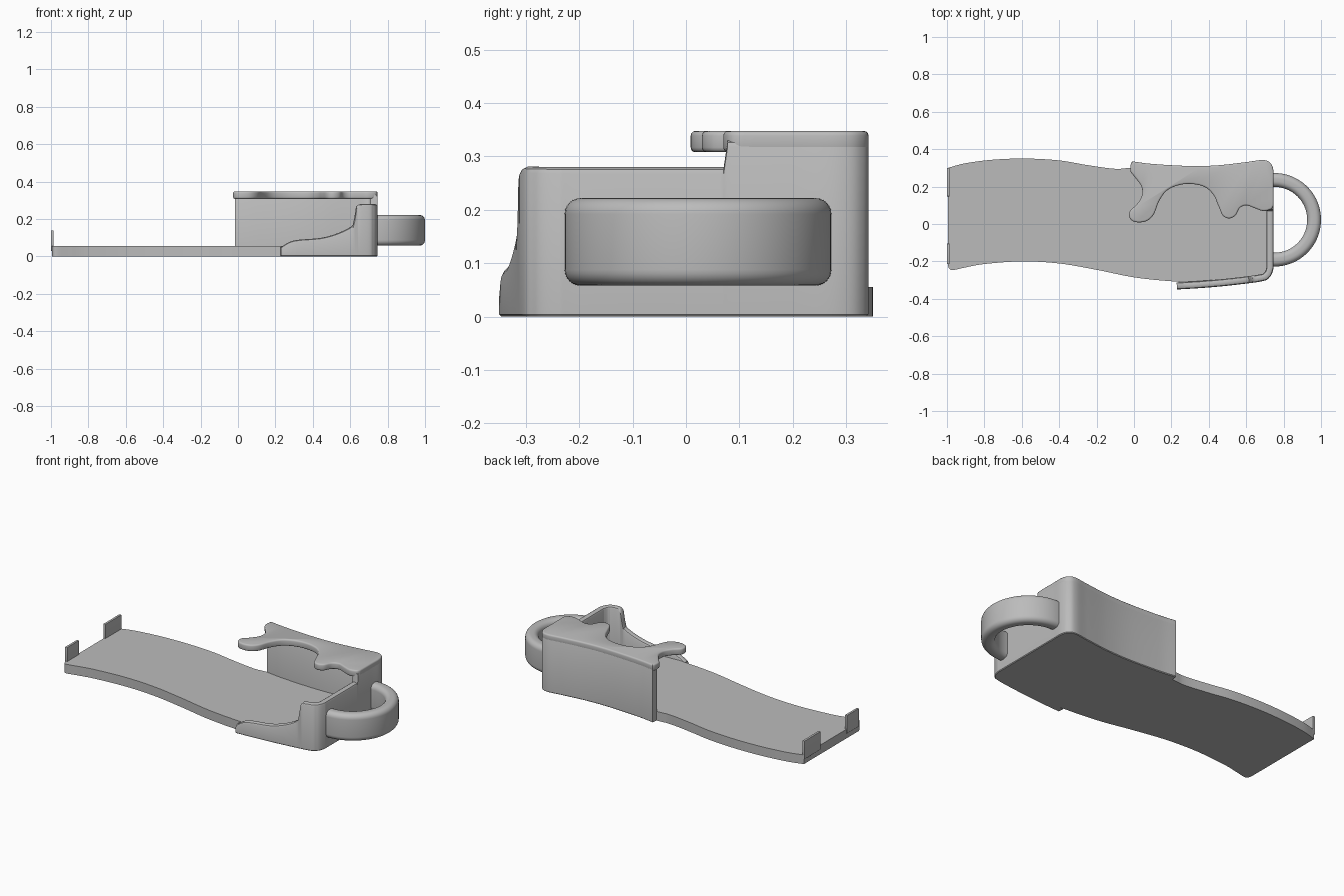
import bpy, bmesh, math
from mathutils import Vector

cube = bpy.data.objects.get("Cube")
if cube:
    bpy.data.objects.remove(cube, do_unlink=True)

grey = bpy.data.materials.new("plain grey")
grey.use_nodes = True
GREY = (0.5, 0.5, 0.5, 1)
grey.diffuse_color = GREY
grey.node_tree.nodes["Principled BSDF"].inputs["Base Color"].default_value = GREY


def smooth(points, steps=8):
    """Spline through the given points."""
    p = [Vector(q) for q in points]
    p = [2 * p[0] - p[1]] + p + [2 * p[-1] - p[-2]]
    out = []
    for a, b, c, d in zip(p, p[1:], p[2:], p[3:]):
        for i in range(steps):
            t = i / steps
            out.append(0.5 * (2 * b + (c - a) * t + (2 * a - 5 * b + 4 * c - d) * t ** 2
                              + (3 * b - a - 3 * c + d) * t ** 3))
    return out + [p[-2]]


def resample(path, step):
    """Even spacing along a path."""
    out = [path[0]]
    for a, b in zip(path, path[1:]):
        n = max(1, round((b - a).length / step))
        out += [a.lerp(b, i / n) for i in range(1, n + 1)]
    return out


def finish(bm, name):
    bmesh.ops.recalc_face_normals(bm, faces=bm.faces[:])
    mesh = bpy.data.meshes.new(name)
    bm.to_mesh(mesh)
    bm.free()
    mesh.materials.append(grey)
    ob = bpy.data.objects.new(name, mesh)
    bpy.context.collection.objects.link(ob)
    bpy.ops.object.select_all(action='DESELECT')
    ob.select_set(True)
    bpy.context.view_layer.objects.active = ob
    bpy.ops.object.shade_smooth_by_angle(angle=math.radians(35))
    return ob


def prism(name, outline, z0, z1, bevel=0):
    """Extruded plan outline, with optionally rounded rims."""
    bm = bmesh.new()
    low = bm.faces.new([bm.verts.new((p[0], p[1], z0)) for p in outline])
    ext = bmesh.ops.extrude_face_region(bm, geom=[low], use_keep_orig=True)["geom"]
    for v in ext:
        if isinstance(v, bmesh.types.BMVert):
            v.co.z = z1
    bmesh.ops.recalc_face_normals(bm, faces=bm.faces[:])
    if bevel:
        rims = [e for e in bm.edges if abs(e.verts[0].co.z - e.verts[1].co.z) < 1e-5]
        bmesh.ops.bevel(bm, geom=rims, offset=bevel, segments=3, profile=0.5,
                        affect='EDGES', clamp_overlap=False)
    return finish(bm, name)


def sweep(name, path, section):
    """Sweep section(point) of (inward, z) pairs along a flat path, ends capped."""
    bm = bmesh.new()
    rings = []
    for i, p in enumerate(path):
        t = (path[min(i + 1, len(path) - 1)] - path[max(i - 1, 0)]).normalized()
        inward = Vector((t.y, -t.x))
        rings.append([bm.verts.new((*(p + inward * d), z)) for d, z in section(p)])
    n = len(rings[0])
    for a, b in zip(rings, rings[1:]):
        for k in range(n):
            bm.faces.new((a[k], a[(k + 1) % n], b[(k + 1) % n], b[k]))
    bm.faces.new(rings[0])
    bm.faces.new(rings[-1])
    return finish(bm, name)


# Wavy base plate
back_edge = smooth([(-0.995, 0.3), (-0.9, 0.325), (-0.75, 0.344), (-0.58, 0.35), (-0.4, 0.34),
                    (-0.25, 0.315), (-0.1, 0.295), (0, 0.3), (0.3, 0.295), (0.6, 0.31), (0.7, 0.31)])
front_edge = smooth([(0.725, -0.24), (0.68, -0.28), (0.4, -0.312), (0.2, -0.306), (0, -0.285),
                     (-0.2, -0.245), (-0.4, -0.211), (-0.6, -0.2), (-0.8, -0.214),
                     (-0.9, -0.232), (-0.965, -0.246), (-0.987, -0.24), (-0.995, -0.22)])
prism("base_plate", back_edge + [Vector((0.725, 0.28))] + front_edge, 0, 0.055)

# Tabs at the open end
for name, y0, y1 in (("back_tab", 0.148, 0.3), ("front_tab", -0.215, -0.105)):
    prism(name, [(-1, y0), (-0.986, y0), (-0.986, y1), (-1, y1)], 0.03, 0.14, 0.002)

# Wall around the closed end; its top dips and flows down along the front
wall_path = resample(smooth([
    (-0.01, 0.335), (0.1, 0.321), (0.3, 0.31), (0.45, 0.314), (0.6, 0.331), (0.685, 0.342),
    (0.725, 0.33), (0.745, 0.29), (0.746, 0.2), (0.746, 0), (0.746, -0.2), (0.744, -0.245),
    (0.725, -0.285), (0.68, -0.307), (0.5, -0.33), (0.35, -0.343), (0.23, -0.35)], 10), 0.008)
TOP_LINE = smooth([(0.23, 0.05), (0.3, 0.085), (0.45, 0.1), (0.55, 0.13), (0.618, 0.168),
                   (0.625, 0.2), (0.628, 0.24), (0.635, 0.265), (0.66, 0.28), (0.75, 0.28)])
THICK = 0.038


def wall_height(p):
    if p.y >= 0.078:
        return 0.33
    if p.y > -0.24:
        return 0.28
    for a, b in zip(TOP_LINE, TOP_LINE[1:]):
        if a.x <= p.x <= b.x:
            return a.y + (b.y - a.y) * (p.x - a.x) / max(b.x - a.x, 1e-6)
    return TOP_LINE[0].y if p.x < 0.3 else 0.28


def wall_section(p):
    h = wall_height(p)
    return [(0.004, 0), (0, 0.004), (0, h - 0.012), (0.004, h - 0.004), (0.012, h),
            (THICK - 0.012, h), (THICK - 0.004, h - 0.004), (THICK, h - 0.012), (THICK, 0)]


sweep("curved_wall", wall_path, wall_section)

# Dripping lip over the back wall
rim = [p for p in wall_path if p.y > 0.12]
drip = smooth([
    rim[-1], (0.744, 0.095), (0.73, 0.078), (0.69, 0.07), (0.645, 0.085), (0.6, 0.1),
    (0.565, 0.085), (0.542, 0.045), (0.508, 0.03), (0.475, 0.045), (0.45, 0.1), (0.425, 0.155),
    (0.38, 0.197), (0.31, 0.214), (0.24, 0.208), (0.175, 0.178), (0.133, 0.12), (0.105, 0.05),
    (0.065, 0.015), (0.01, 0.01), (-0.022, 0.03), (-0.022, 0.068), (0.015, 0.105), (0.042, 0.15),
    (0.04, 0.2), (0.005, 0.25), (-0.018, 0.28), (-0.018, 0.315), rim[0]], 5)
prism("dripping_lip", rim + drip[1:-1], 0.308, 0.348, 0.009)

# Half-ring handle
RADIUS, CENTRE = 0.25, Vector((0.75, 0.0225))
arc = [CENTRE + RADIUS * Vector((math.sin(a), math.cos(a)))
       for a in (math.pi * i / 48 for i in range(49))]
arc = [arc[0] - Vector((0.03, 0))] + arc + [arc[-1] - Vector((0.03, 0))]
HALF_W, HALF_H, ROUND = 0.037, 0.082, 0.03
handle_section = []
for k in range(4):
    for j in range(7):
        a = math.pi / 2 * (k + j / 6)
        sx, sz = (1, -1, -1, 1)[k], (1, 1, -1, -1)[k]
        handle_section.append((HALF_W + sx * (HALF_W - ROUND) + ROUND * math.cos(a),
                               0.14 + sz * (HALF_H - ROUND) + ROUND * math.sin(a)))
sweep("handle", arc, lambda p: handle_section)
